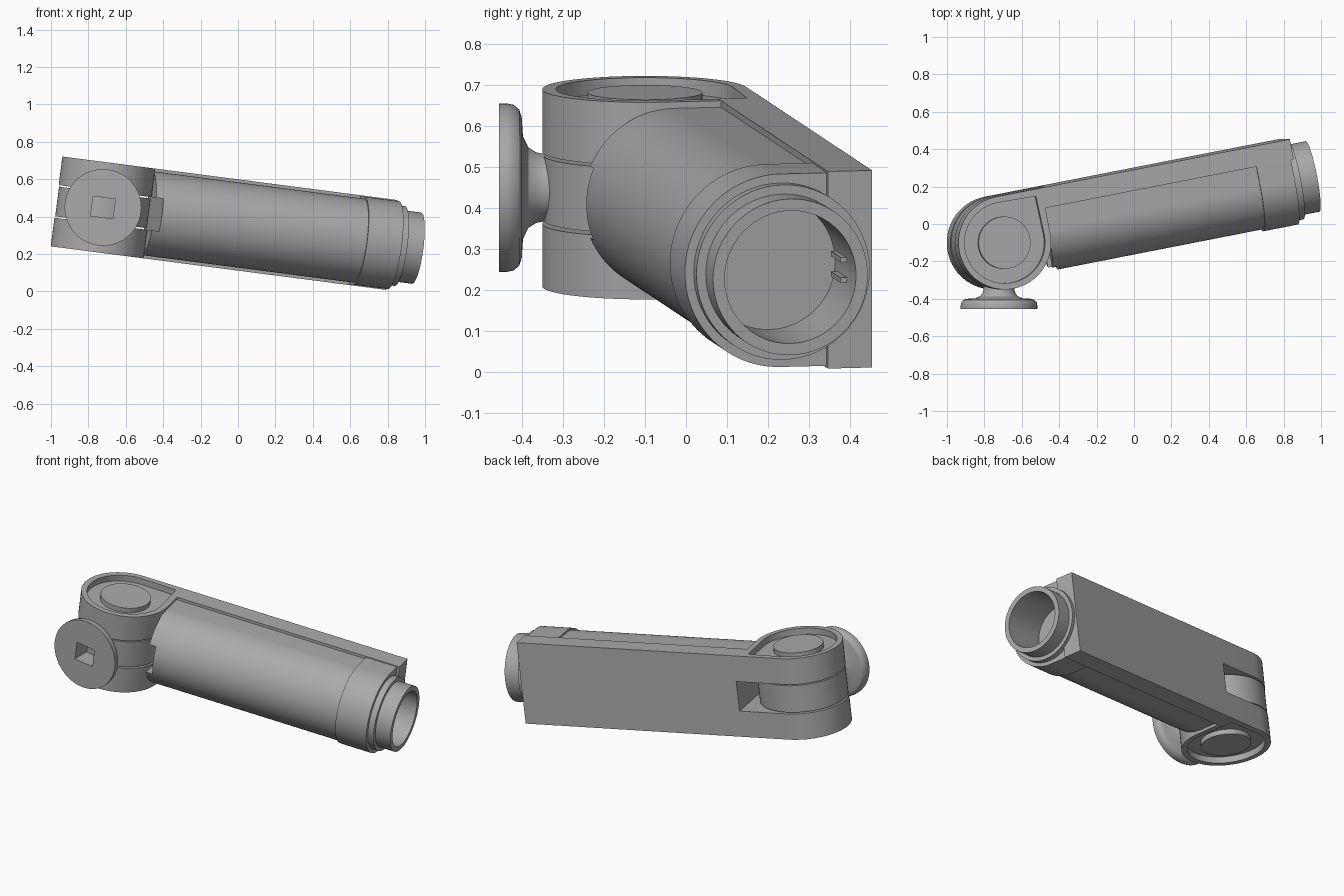
import bpy, bmesh
from math import sin, cos, pi, radians
from mathutils import Matrix, Vector

cube = bpy.data.objects.get("Cube")
if cube:
    bpy.data.objects.remove(cube)

grey = bpy.data.materials.new("mid_grey")
grey.use_nodes = True
grey.diffuse_color = (0.4, 0.4, 0.4, 1)
grey.node_tree.nodes["Principled BSDF"].inputs["Base Color"].default_value = (0.4, 0.4, 0.4, 1)

# Frames: the knob is tilted, the arm is also swung about the hinge
KNOB = Matrix.Translation((-0.722, -0.10, 0.449)) @ Matrix.Rotation(radians(7.4), 4, 'Y')
ARM = KNOB @ Matrix.Rotation(radians(11), 4, 'Z')
TUBE_V = 0.025   # sideways offset of the tube axis
H = 0.242        # half height of the arm
R = 0.25         # hinge radius
SLOT = 0.088     # half height of the hinge slot
parts = []


def finish(name, bm, frame):
    bmesh.ops.recalc_face_normals(bm, faces=bm.faces)
    mesh = bpy.data.meshes.new(name)
    bm.to_mesh(mesh)
    bm.free()
    mesh.materials.append(grey)
    ob = bpy.data.objects.new(name, mesh)
    bpy.context.collection.objects.link(ob)
    ob.matrix_world = frame
    parts.append(ob)
    return ob


def prism(name, outline, lo, hi, axis='Z', frame=ARM):
    """Extrude an outline along the hinge axis (Z) or the arm axis (X)."""
    bm = bmesh.new()
    place = (lambda a, b, h: (a, b, h)) if axis == 'Z' else (lambda a, b, h: (h, a, b))
    ends = [[bm.verts.new(place(a, b, h)) for a, b in outline] for h in (lo, hi)]
    n = len(outline)
    for ring in ends:
        bm.faces.new(ring)
    for i in range(n):
        j = (i + 1) % n
        bm.faces.new((ends[0][i], ends[0][j], ends[1][j], ends[1][i]))
    return finish(name, bm, frame)


def lathe(name, profile, axis, centre, frame):
    """Spin (radius, distance) points about an axis."""
    bm = bmesh.new()
    d = Vector(axis)
    side = Vector((0, 0, 1))
    verts = [bm.verts.new(Vector(centre) + d * h + side * r) for r, h in profile]
    edges = [bm.edges.new(pair) for pair in zip(verts, verts[1:])]
    bmesh.ops.spin(bm, geom=verts + edges, cent=centre, axis=d, angle=2 * pi, steps=64)
    bmesh.ops.remove_doubles(bm, verts=bm.verts, dist=1e-4)
    return finish(name, bm, frame)


def rect(a0, a1, b0, b1):
    return [(a0, b0), (a1, b0), (a1, b1), (a0, b1)]


def arc(r, start, end, n=48, a=0, b=0):
    return [(a + r * cos(radians(start + (end - start) * i / n)),
             b + r * sin(radians(start + (end - start) * i / n))) for i in range(n + 1)]


def teardrop(r, corner):
    """Round on three sides, squared off in the corner towards the arm."""
    return arc(r, 90, 360) + [(corner, corner)]


def d_section(r, back):
    """Half round in front, straight sided towards the back plate."""
    return arc(r, 90, 270, a=TUBE_V) + [(back, -r), (back, r)]


def cut(targets, cutter):
    cutter.hide_render = True
    for ob in targets:
        mod = ob.modifiers.new("cut", 'BOOLEAN')
        mod.operation, mod.solver, mod.object = 'DIFFERENCE', 'EXACT', cutter
        bpy.context.view_layer.update()
        shaped = bpy.data.meshes.new_from_object(
            ob.evaluated_get(bpy.context.evaluated_depsgraph_get()))
        ob.modifiers.clear()
        ob.data = shaped
    parts.remove(cutter)
    bpy.data.objects.remove(cutter)


# Arm body, end ring and back plate
body = prism("arm_body", d_section(0.226, 0.15), 0.245, 1.42, 'X')
ring = prism("end_ring", d_section(0.237, 0.15), 1.41, 1.60, 'X')
plate = prism("back_plate", rect(0.14, R, -H, H), 0.249, 1.614, 'X')
cut([body, plate], prism("slot_cutter", rect(-0.4, 0.285, -0.5, 0.5), -SLOT, SLOT))
cut([ring, plate], prism("bore_cutter", arc(0.175, 0, 360, 64, a=TUBE_V)[:-1], 1.45, 1.8, 'X'))

# Stepped collar and the hollow end tube
along = (1, 0, 0)
axis_point = (0, TUBE_V, 0)
lathe("collar", [(0.17, 1.58), (0.215, 1.58), (0.215, 1.635), (0.17, 1.635), (0.17, 1.58)],
      along, axis_point, ARM)
lathe("end_tube", [(0, 1.44), (0.18, 1.44), (0.18, 1.59), (0.192, 1.59), (0.192, 1.727),
                   (0.163, 1.727), (0.163, 1.46), (0, 1.46)], along, axis_point, ARM)
for z in (-0.025, 0.025):
    prism("inner_rib", rect(0.17, 0.192, z - 0.006, z + 0.006), 1.5, 1.62, 'X')

# Hinge forks with a recessed pocket and a round cap, above and below
for name, s in (("upper", 1), ("lower", -1)):
    fork = prism(name + "_fork", teardrop(R, R), *sorted((s * SLOT, s * H)))
    cut([fork], prism("pocket_cutter", teardrop(0.217, 0.212), *sorted((s * 0.205, s * 0.4))))
    prism(name + "_hinge_cap", arc(0.14, 0, 360)[:-1], *sorted((s * 0.2, s * 0.234)))

# Knuckle between the forks
prism("knuckle", arc(0.247, 0, 360, 64)[:-1], -0.08, 0.08, frame=KNOB)

# Flanged knob with a square socket
knob = lathe("knob", [(0, 0.15), (0.082, 0.15), (0.082, 0.245), (0.086, 0.265), (0.098, 0.284),
                      (0.125, 0.297), (0.17, 0.3), (0.19, 0.306), (0.202, 0.32),
                      (0.205, 0.335), (0.205, 0.355), (0, 0.355)], (0, -1, 0), (0, 0, 0), KNOB)
cut([knob], prism("socket_cutter", rect(-0.06, 0.06, -0.5, -0.24), -0.053, 0.053, frame=KNOB))

# Smooth the round faces, keep the hard edges
bpy.ops.object.select_all(action='DESELECT')
for ob in parts:
    ob.select_set(True)
bpy.context.view_layer.objects.active = parts[0]
bpy.ops.object.shade_smooth_by_angle(angle=radians(30))
